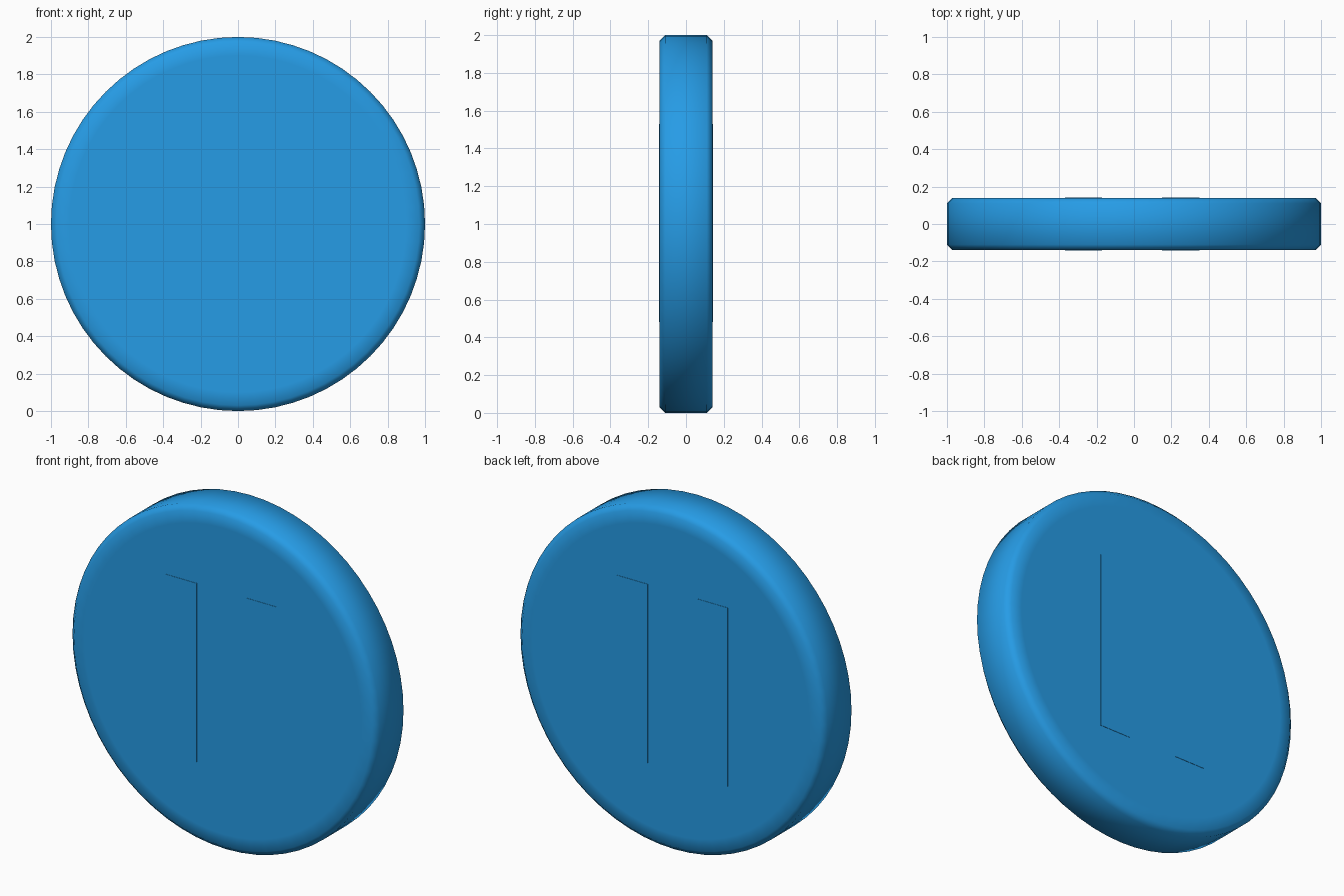
import bpy, bmesh, math

if "Cube" in bpy.data.objects:
    bpy.data.objects.remove(bpy.data.objects["Cube"])

SIDES = 64
HALF = 0.14        # half thickness of the disc
FACE_R = 0.90      # radius of the flat faces inside the rim

blue = bpy.data.materials.new("bright_blue")
blue.diffuse_color = (0.0194, 0.332, 0.79, 1)
blue.use_nodes = True
blue.node_tree.nodes["Principled BSDF"].inputs["Base Color"].default_value = blue.diffuse_color


def finish(name, bm, smooth=None):
    bmesh.ops.recalc_face_normals(bm, faces=bm.faces)
    mesh = bpy.data.meshes.new(name)
    bm.to_mesh(mesh)
    bm.free()
    mesh.materials.append(blue)
    obj = bpy.data.objects.new(name, mesh)
    bpy.context.collection.objects.link(obj)
    if smooth:
        bpy.ops.object.select_all(action='DESELECT')
        obj.select_set(True)
        bpy.context.view_layer.objects.active = obj
        bpy.ops.object.shade_smooth_by_angle(angle=math.radians(smooth))
    return obj


def ring(bm, radius, y):
    return [bm.verts.new((radius * math.sin(2 * math.pi * i / SIDES), y,
                          1 + radius * math.cos(2 * math.pi * i / SIDES)))
            for i in range(SIDES)]


# Disc: chamfered rim profile swept around y, closed by a flat face on each side
bm = bmesh.new()
profile = [(FACE_R, -HALF), (0.97, -HALF), (1, -0.11),
           (1, 0.11), (0.97, HALF), (FACE_R, HALF)]
rings = [ring(bm, r, y) for r, y in profile]
for a, b in zip(rings, rings[1:]):
    for i in range(SIDES):
        j = (i + 1) % SIDES
        bm.faces.new((a[i], a[j], b[j], b[i]))
bm.faces.new(rings[0])
bm.faces.new(rings[-1])
finish("round_button", bm, smooth=60)

# Two upright bars, practically flush with both faces
for name, x0, x1 in (("left_bar", -0.37, -0.17), ("right_bar", 0.15, 0.35)):
    bm = bmesh.new()
    bmesh.ops.create_cube(bm, size=1)
    for v in bm.verts:
        v.co.x = (x0 + x1) / 2 + v.co.x * (x1 - x0)
        v.co.y *= 2 * (HALF + 0.002)
        v.co.z = 1.005 + v.co.z * 1.05
    finish(name, bm)
